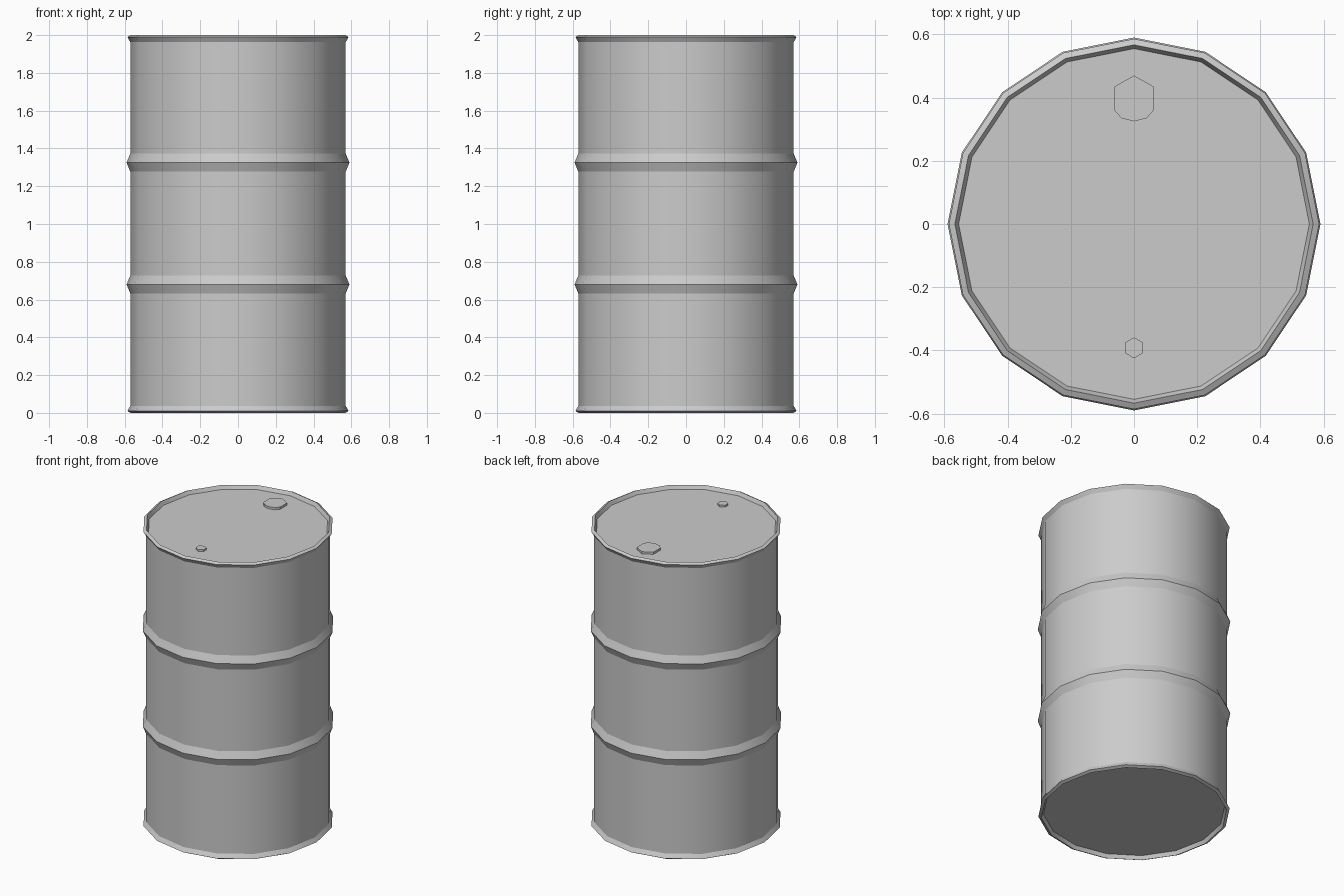
import bpy, bmesh
from math import cos, sin, tau

cube = bpy.data.objects.get("Cube")
if cube:
    bpy.data.objects.remove(cube, do_unlink=True)

SIDES = 16
LID_Z = 1.975

grey = bpy.data.materials.new("grey_metal")
grey.use_nodes = True
colour = (0.6, 0.6, 0.6, 1)
grey.diffuse_color = colour
grey.node_tree.nodes["Principled BSDF"].inputs["Base Color"].default_value = colour


def finish(name, bm):
    bmesh.ops.recalc_face_normals(bm, faces=bm.faces)
    mesh = bpy.data.meshes.new(name)
    bm.to_mesh(mesh)
    bm.free()
    mesh.materials.append(grey)
    obj = bpy.data.objects.new(name, mesh)
    bpy.context.collection.objects.link(obj)
    return obj


def lathe(name, profile):
    """Revolve (radius, z) points and cap both ends; rings stay crisp."""
    bm = bmesh.new()
    rings = [[bm.verts.new((r * cos(tau * i / SIDES), r * sin(tau * i / SIDES), z))
              for i in range(SIDES)] for r, z in profile]
    for low, high in zip(rings, rings[1:]):
        for i in range(SIDES):
            j = (i + 1) % SIDES
            bm.faces.new((low[i], low[j], high[j], high[i])).smooth = True
    bm.faces.new(rings[0][::-1])
    bm.faces.new(rings[-1])
    for edge in bm.edges:
        a, b = edge.verts
        edge.smooth = abs(a.co.z - b.co.z) > 0.001
    return finish(name, bm)


def plug(name, outline, height):
    """Extrude a flat outline upward from the lid."""
    bm = bmesh.new()
    face = bm.faces.new([bm.verts.new((x, y, LID_Z)) for x, y in outline])
    top = bmesh.ops.extrude_face_region(bm, geom=[face])["geom"]
    bmesh.ops.translate(bm, vec=(0, 0, height),
                        verts=[v for v in top if isinstance(v, bmesh.types.BMVert)])
    return finish(name, bm)


# Barrel shell: recessed end, flared rim, two raised hoops, mirrored rim
rim = [(0.555, 0.025), (0.567, 0), (0.586, 0.01), (0.57, 0.037)]
hoops = [(r, c + dz) for c in (0.68, 1.325)
         for r, dz in ((0.57, -0.048), (0.59, 0), (0.57, 0.048))]
top_rim = [(r, 2 - z) for r, z in reversed(rim)]
lathe("barrel", rim + hoops + top_rim)

# Large filler plug near the back edge
half = [(0, 0.325), (0.04, 0.335), (0.062, 0.36), (0.062, 0.435), (0, 0.47)]
plug("large_plug", half + [(-x, y) for x, y in half[-2:0:-1]], 0.015)

# Small vent plug near the front edge
plug("small_plug", [(0.033 * sin(tau * i / 6), -0.392 - 0.033 * cos(tau * i / 6))
                    for i in range(6)], 0.012)
